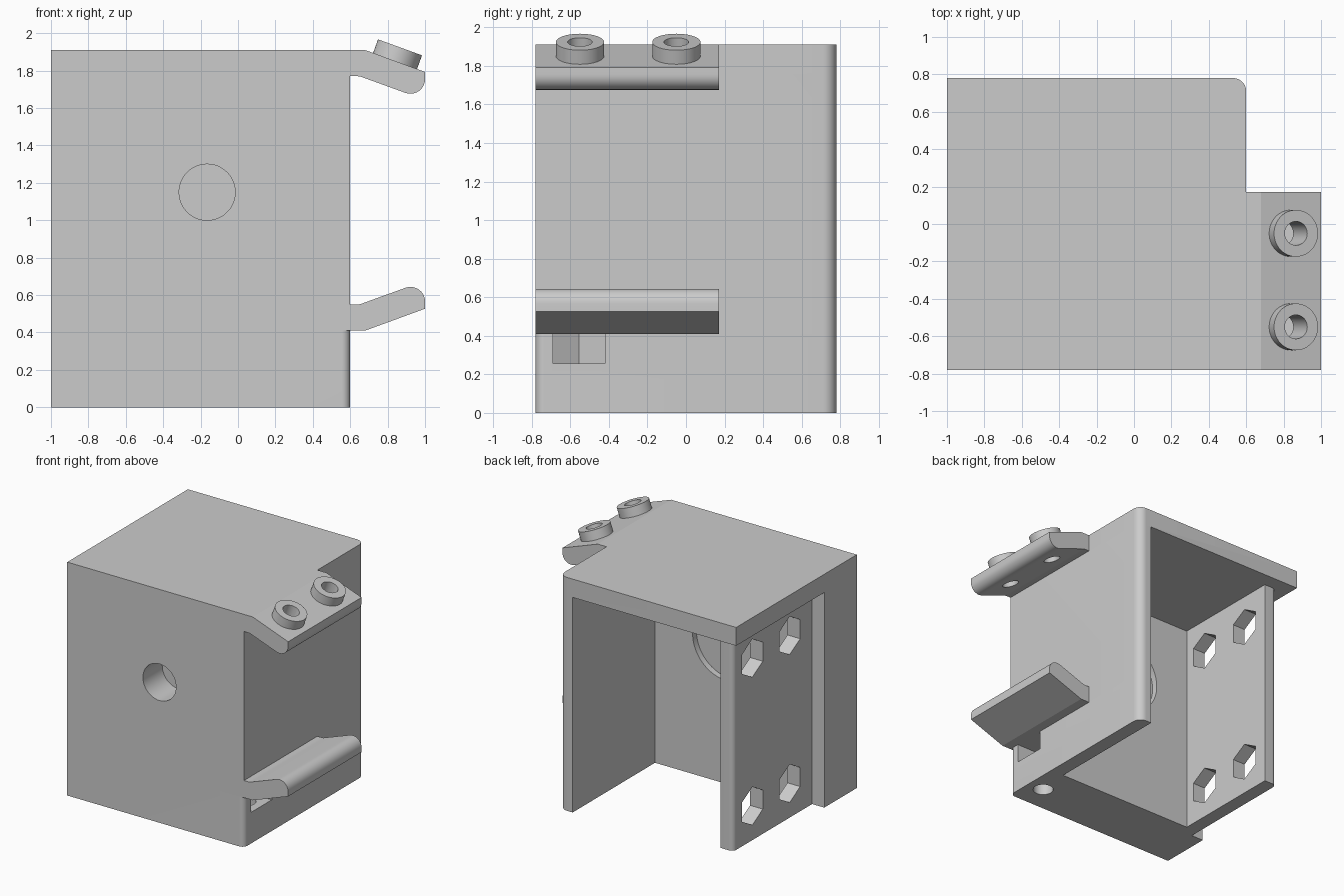
import bpy, math
from mathutils import Vector, Matrix

cube = bpy.data.objects.get("Cube")
if cube:
    bpy.data.objects.remove(cube, do_unlink=True)

grey = bpy.data.materials.new("plain_grey")
grey.use_nodes = True
COLOUR = (0.6, 0.6, 0.6, 1)
grey.diffuse_color = COLOUR
grey.node_tree.nodes["Principled BSDF"].inputs["Base Color"].default_value = COLOUR

# Extrusion frames: profile plane and extrusion axis
AXES = {
    "z": lambda u, v, w: (u, v, w),
    "y": lambda u, v, w: (u, w, v),
    "x": lambda u, v, w: (w, u, v),
}


def rounded(points, steps=10):
    """Outline from (u, v) or (u, v, radius) corners."""
    out = []
    for i, p in enumerate(points):
        c = Vector(p[:2])
        if len(p) == 2:
            out.append(c)
            continue
        a = (Vector(points[i - 1][:2]) - c).normalized()
        b = (Vector(points[(i + 1) % len(points)][:2]) - c).normalized()
        half = a.angle(b) / 2
        centre = c + (a + b).normalized() * p[2] / math.sin(half)
        start = c + a * p[2] / math.tan(half) - centre
        end = c + b * p[2] / math.tan(half) - centre
        turn = math.atan2(start.x * end.y - start.y * end.x, start.dot(end))
        for k in range(steps + 1):
            out.append(centre + Matrix.Rotation(turn * k / steps, 2) @ start)
    return out


def ngon(u, v, r, n, phase=0.0):
    return [(u + r * math.cos(phase + math.tau * k / n),
             v + r * math.sin(phase + math.tau * k / n)) for k in range(n)]


def prism(name, outline, axis, lo, hi, matrix=None):
    import bmesh
    bm = bmesh.new()
    base = bm.faces.new([bm.verts.new(AXES[axis](p[0], p[1], lo)) for p in outline])
    new = bmesh.ops.extrude_face_region(bm, geom=[base])["geom"]
    shift = Vector(AXES[axis](0, 0, hi - lo))
    bmesh.ops.translate(bm, vec=shift, verts=[g for g in new if isinstance(g, bmesh.types.BMVert)])
    bmesh.ops.recalc_face_normals(bm, faces=bm.faces)
    if matrix:
        bm.transform(matrix)
    mesh = bpy.data.meshes.new(name)
    bm.to_mesh(mesh)
    bm.free()
    mesh.materials.append(grey)
    ob = bpy.data.objects.new(name, mesh)
    bpy.context.collection.objects.link(ob)
    return ob


def combine(target, tool, operation):
    mod = target.modifiers.new(operation.lower(), "BOOLEAN")
    mod.operation = operation
    mod.solver = "EXACT"
    mod.object = tool
    bpy.context.view_layer.objects.active = target
    bpy.ops.object.modifier_apply(modifier=mod.name)
    bpy.data.objects.remove(tool, do_unlink=True)


# Main dimensions
LEFT, RIGHT, DEPTH, HEIGHT = -1.0, 0.6, 0.78, 1.91
LEDGE, ROOF, WALL, INNER = 0.41, 1.76, 0.12, -0.285


def footprint(front_corner):
    return rounded([
        (LEFT, -DEPTH), front_corner, (RIGHT, DEPTH, 0.07), (RIGHT - WALL, DEPTH),
        (RIGHT - WALL, INNER), (-0.775, INNER), (-0.775, 0.66), (-0.89, 0.66, 0.04),
        (-0.89, -0.36), (LEFT, -0.36)])


# Walls, with the front right edge rounded only below the lower flange
housing = prism("housing", footprint((RIGHT, -DEPTH, 0.045)), "z", 0, LEDGE)
combine(housing, prism("upper_walls", footprint((RIGHT, -DEPTH)), "z", LEDGE, ROOF), "UNION")

# Roof plate
roof = rounded([(LEFT, -DEPTH), (RIGHT, -DEPTH), (RIGHT, DEPTH, 0.07), (LEFT, DEPTH)])
combine(housing, prism("roof", roof, "z", ROOF, HEIGHT), "UNION")

# Bent flanges, the lower one mirrored from the upper
flange = rounded([(0.54, HEIGHT), (0.68, HEIGHT), (1.0, 1.793), (1.0, 1.643, 0.078),
                  (0.65, 1.77, 0.06), (0.54, 1.77)])
combine(housing, prism("upper_flange", flange, "y", -DEPTH, 0.17), "UNION")
lower = [(u, HEIGHT + LEDGE - v) for u, v in flange]
combine(housing, prism("lower_flange", lower, "y", -DEPTH, 0.17), "UNION")

# Tilted bosses with through holes
for y in (-0.05, -0.55):
    tilt = Matrix.Translation((0.84, y, 1.852)) @ Matrix.Rotation(math.radians(20), 4, "Y")
    combine(housing, prism("boss", ngon(0, 0, 0.125, 48), "z", -0.03, 0.077, tilt), "UNION")
    combine(housing, prism("boss_hole", ngon(0, 0, 0.064, 32), "z", -0.3, 0.3, tilt), "DIFFERENCE")

# Front shaft pocket and shallow round recess inside
combine(housing, prism("shaft_pocket", ngon(-0.165, 1.15, 0.15, 48), "y", -0.9, -0.53), "DIFFERENCE")
combine(housing, prism("inner_recess", ngon(-0.165, 1.15, 0.305, 64), "y", INNER - 0.05, 0), "DIFFERENCE")

# Hexagonal holes in the side wall
for y in (0.413, -0.07):
    for z in (0.28, 1.49):
        hexagon = ngon(y, z, 0.156, 6, math.pi / 2)
        combine(housing, prism("hex_hole", hexagon, "x", -0.95, -0.7), "DIFFERENCE")

# Nut slot under the lower flange and the screw hole from below
slot = [(0.7, -0.69), (0.7, -0.42), (0.38, -0.42), (0.30, -0.555), (0.38, -0.69)]
combine(housing, prism("nut_slot", slot, "z", 0.255, LEDGE), "DIFFERENCE")
combine(housing, prism("screw_hole", ngon(0.457, -0.555, 0.078, 32), "z", -0.1, 0.3), "DIFFERENCE")

# Smooth the round surfaces and keep the edges sharp
bpy.ops.object.select_all(action="DESELECT")
housing.select_set(True)
bpy.context.view_layer.objects.active = housing
bpy.ops.object.shade_smooth_by_angle(angle=math.radians(19))
